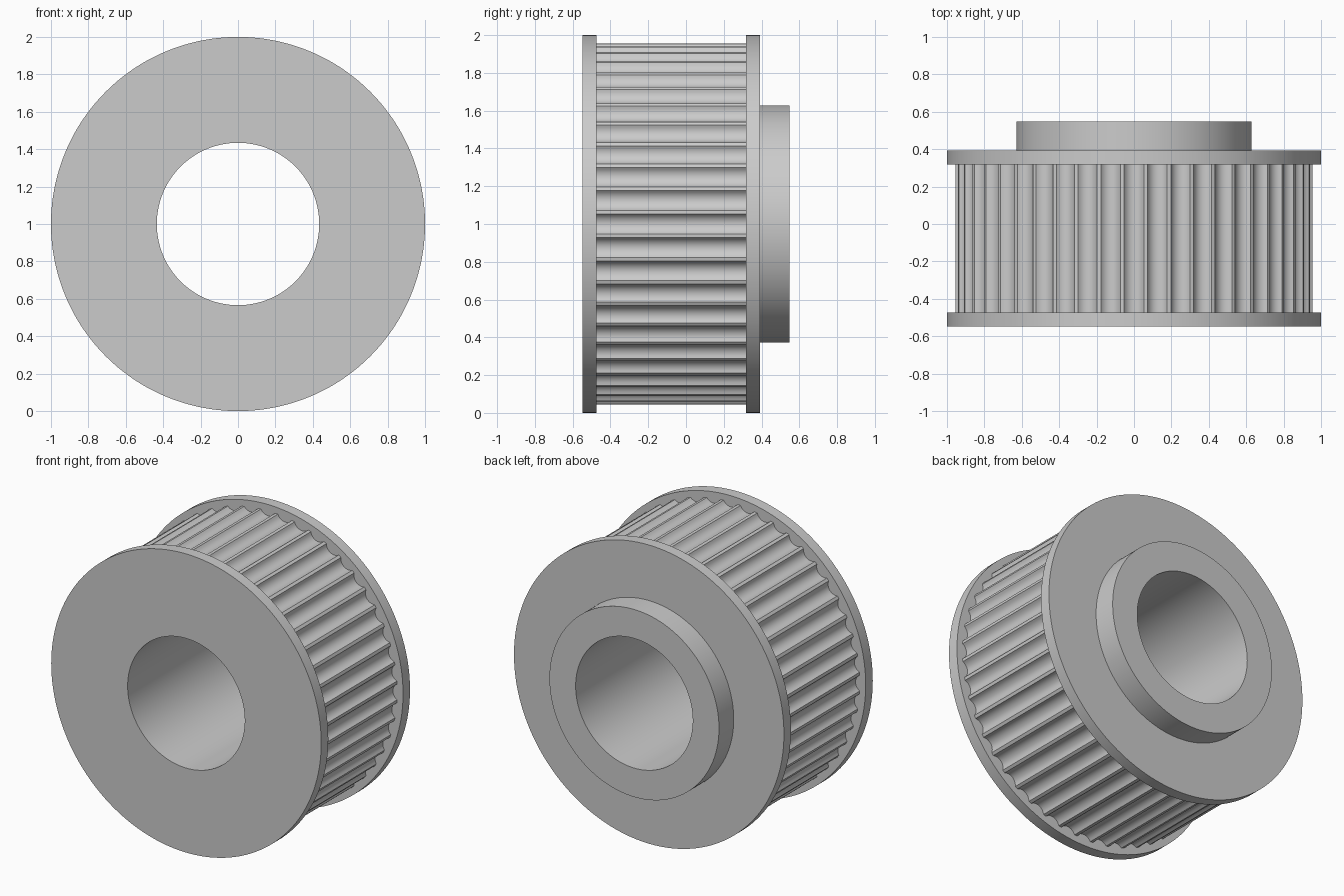
import bpy, bmesh, math

if "Cube" in bpy.data.objects:
    bpy.data.objects.remove(bpy.data.objects["Cube"])

TEETH, R_TOOTH, DEPTH = 48, 0.957, 0.032
R_FLANGE, R_HUB, R_BORE = 1.0, 0.628, 0.434
PITCH = 2 * math.pi / TEETH
HALF = 0.42 * PITCH            # half the angular width of one groove
STEPS = 12

# One angular sample set shared by every ring: (angle, radius on the toothed belt face)
half_w = HALF * R_TOOTH
arc_r = (half_w ** 2 + DEPTH ** 2) / (2 * DEPTH)
samples = []
for t in range(TEETH):
    for i in range(STEPS + 1):
        u = -1 + 2 * i / STEPS
        cut = math.sqrt(arc_r ** 2 - (u * half_w) ** 2) - (arc_r - DEPTH)
        samples.append((t * PITCH + u * HALF, R_TOOTH - cut))

# Section through the pulley, front bore edge to rear bore edge (None = toothed)
section = [
    (R_BORE, -0.548), (R_FLANGE, -0.548), (R_FLANGE, -0.473),
    (None, -0.473), (None, 0.318),
    (R_FLANGE, 0.318), (R_FLANGE, 0.392),
    (R_HUB, 0.392), (R_HUB, 0.548), (R_BORE, 0.548),
]

# Loft the rings into one closed body
bm = bmesh.new()
rings = []
for radius, y in section:
    ring = []
    for a, tooth_r in samples:
        r = tooth_r if radius is None else radius
        ring.append(bm.verts.new((r * math.cos(a), y, 1 + r * math.sin(a))))
    rings.append(ring)
n = len(samples)
for k, ring in enumerate(rings):
    nxt = rings[(k + 1) % len(rings)]
    for i in range(n):
        j = (i + 1) % n
        bm.faces.new((ring[i], ring[j], nxt[j], nxt[i]))
bmesh.ops.recalc_face_normals(bm, faces=bm.faces)

mesh = bpy.data.meshes.new("toothed_pulley")
bm.to_mesh(mesh)
bm.free()
pulley = bpy.data.objects.new("toothed_pulley", mesh)
bpy.context.collection.objects.link(pulley)
bpy.context.view_layer.objects.active = pulley
pulley.select_set(True)
bpy.ops.object.shade_smooth_by_angle(angle=math.radians(30))
